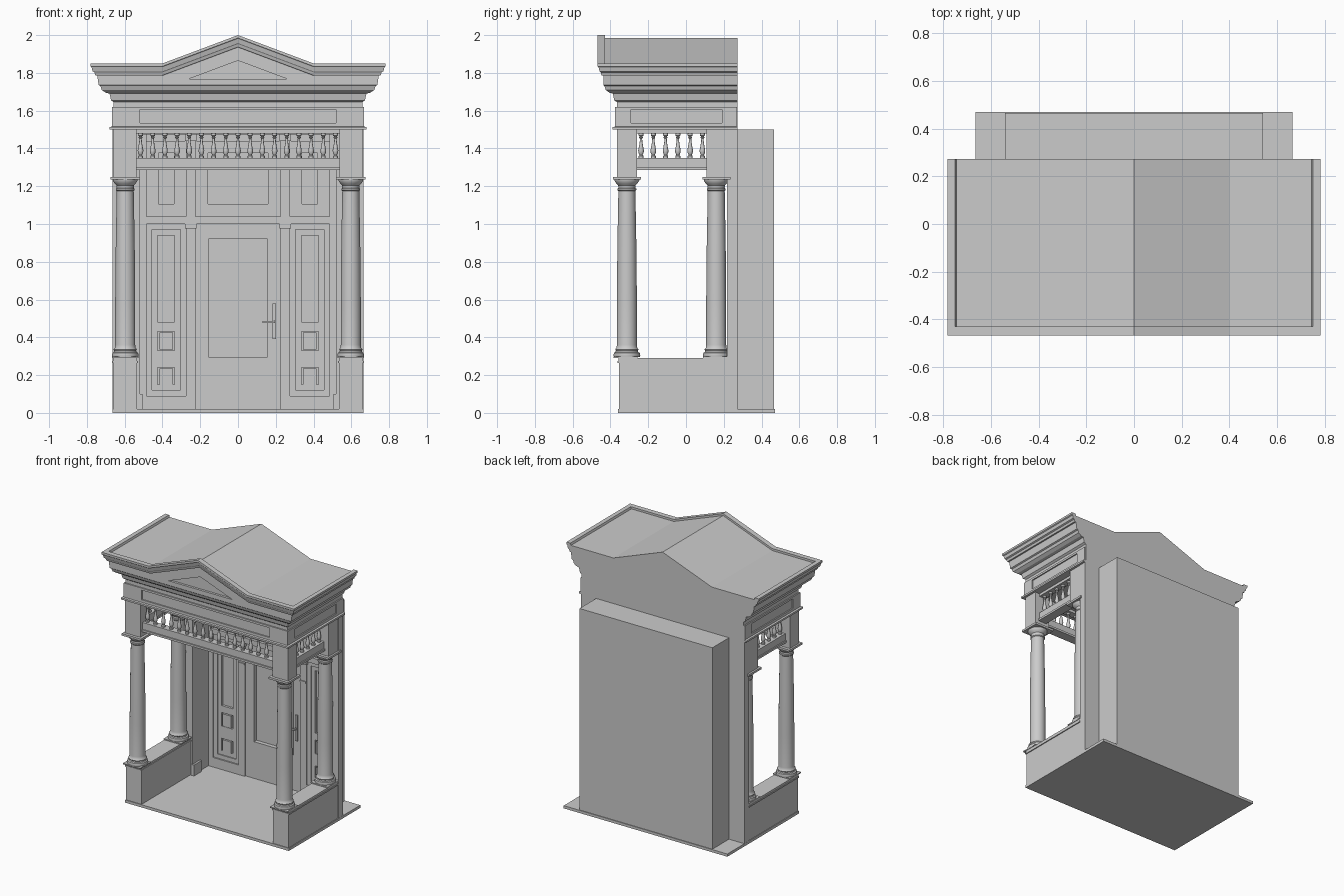
import bpy, bmesh, math

def finish(name, bm, smooth=False):
    bmesh.ops.recalc_face_normals(bm, faces=bm.faces)
    me = bpy.data.meshes.new(name)
    bm.to_mesh(me)
    bm.free()
    ob = bpy.data.objects.new(name, me)
    bpy.context.collection.objects.link(ob)
    if smooth:
        bpy.ops.object.select_all(action='DESELECT')
        ob.select_set(True)
        bpy.context.view_layer.objects.active = ob
        bpy.ops.object.shade_smooth_by_angle(angle=math.radians(35))
    return ob

def boxes(name, items):
    """One object from boxes given as x0, x1, y0, y1, z0, z1."""
    bm = bmesh.new()
    for x0, x1, y0, y1, z0, z1 in items:
        for v in bmesh.ops.create_cube(bm, size=1)['verts']:
            v.co = ((x0 + x1) / 2 + v.co.x * (x1 - x0),
                    (y0 + y1) / 2 + v.co.y * (y1 - y0),
                    (z0 + z1) / 2 + v.co.z * (z1 - z0))
    return finish(name, bm)

def both(items):
    """Add the left-hand mirror of every box."""
    return items + [(-b[1], -b[0]) + tuple(b[2:]) for b in items]

def frame(x0, x1, y0, y1, z0, z1, w):
    """Four bars around a rectangle facing the front."""
    return [(x0, x0 + w, y0, y1, z0, z1), (x1 - w, x1, y0, y1, z0, z1),
            (x0 + w, x1 - w, y0, y1, z0, z0 + w), (x0 + w, x1 - w, y0, y1, z1 - w, z1)]

def lathe(name, profile, places, segs):
    """Turned solid from (radius, z) points, repeated at (x, y) places."""
    bm = bmesh.new()
    for px, py in places:
        rings = [[bm.verts.new((px + r * math.cos(math.tau * i / segs),
                                py + r * math.sin(math.tau * i / segs), z))
                  for i in range(segs)] for r, z in profile]
        for a, b in zip(rings, rings[1:]):
            for i in range(segs):
                j = (i + 1) % segs
                bm.faces.new((a[i], a[j], b[j], b[i]))
        bm.faces.new(rings[0])
        bm.faces.new(rings[-1])
    return finish(name, bm, True)

YB, RISE, GX = 0.272, 0.15, 0.4

def path(x, y, z, rake):
    """Open run round left side, gabled front and right side."""
    return [(-x, YB, z), (-x, y, z), (-GX, y, z), (0, y, z + RISE * rake),
            (GX, y, z), (x, y, z), (x, YB, z)]

# floor slab, low side walls with caps
boxes('floor', [(-.665, .665, -.36, .47, 0, .02)])
boxes('low_walls', both([(.535, .66, -.355, .217, .02, .265),
                         (.53, .667, -.362, .217, .265, .275),
                         (.535, .663, -.358, .217, .275, .29)]))

# columns with square plinths and abaci
CX, CY = .597, (-.313, .16)
places = [(s * CX, y) for s in (-1, 1) for y in CY]
lathe('columns', [(.068, .295), (.071, .305), (.068, .318), (.06, .322), (.058, .33),
                  (.062, .336), (.055, .345), (.053, .36), (.053, .6), (.05, .9), (.045, 1.175),
                  (.05, 1.18), (.05, 1.187), (.045, 1.19), (.046, 1.205), (.056, 1.215),
                  (.066, 1.23), (.066, 1.236)], places, 32)
boxes('column_plinths', [(x - .07, x + .07, y - .07, y + .057, .29, .298) for x, y in places])
boxes('column_abaci', [(x - .078, x + .078, y - .073, y + .075, 1.235, 1.25) for x, y in places])

# corner posts above the columns
boxes('upper_posts', both([(.538, .662, y0, y1, 1.25, 1.5) for y0, y1 in ((-.365, -.26), (.108, .217))]))

# beams and rails around the balustrade
boxes('beams', [(-.54, .54, -.34, -.285, 1.30, 1.35), (-.54, .54, -.348, -.277, 1.285, 1.30),
                (-.54, .54, -.34, -.285, 1.48, 1.5)] +
      both([(.572, .625, -.26, .11, 1.30, 1.35), (.565, .633, -.26, .11, 1.285, 1.30),
            (.572, .625, -.26, .11, 1.48, 1.5)]))

# turned balusters
spots = [(i * .0645, -.313) for i in range(-8, 9)]
spots += [(s * CX, -.238 + i * .065) for s in (-1, 1) for i in range(6)]
lathe('balusters', [(.013, 1.345), (.013, 1.36), (.008, 1.365), (.014, 1.378), (.015, 1.39),
                    (.011, 1.41), (.007, 1.435), (.006, 1.452), (.011, 1.458), (.007, 1.464),
                    (.013, 1.468), (.013, 1.485)], spots, 12)

# entablature and roof body, lofted upward level by level
rows = [(.68, -.388, 1.5, 0), (.68, -.388, 1.513, 0), (.658, -.366, 1.518, 0), (.658, -.366, 1.645, 0),
        (.672, -.38, 1.655, 0), (.68, -.387, 1.69, 0), (.70, -.405, 1.695, 0), (.722, -.425, 1.71, 0),
        (.728, -.432, 1.73, 0), (.738, -.437, 1.735, 0), (.745, -.437, 1.785, 1), (.755, -.437, 1.835, 1)]
bm = bmesh.new()
rings = []
for r in rows:
    p = path(*r)
    back = [(GX, YB, r[2]), (0, YB, r[2] + RISE * r[3]), (-GX, YB, r[2])]
    rings.append([bm.verts.new(c) for c in p + back])
for a, b in zip(rings, rings[1:]):
    for i in range(10):
        j = (i + 1) % 10
        bm.faces.new((a[i], a[j], b[j], b[i]))
for r in (rings[0], rings[-1]):
    for i, k, m, n in ((1, 2, 9, 0), (2, 3, 8, 9), (3, 4, 7, 8), (4, 5, 6, 7)):
        bm.faces.new((r[i], r[k], r[m], r[n]))
body = finish('entablature_and_roof', bm)

# sunk triangle in the gable
bm = bmesh.new()
tri = bm.faces.new([bm.verts.new(c) for c in ((-.26, -.5, 1.768), (.26, -.5, 1.768), (0, -.5, 1.865))])
ext = bmesh.ops.extrude_face_region(bm, geom=[tri])['geom']
for v in ext:
    if isinstance(v, bmesh.types.BMVert):
        v.co.y = -.42
cutter = finish('gable_cutter', bm)
cutter.hide_render = True
cutter.hide_viewport = False
mod = body.modifiers.new('gable_recess', 'BOOLEAN')
mod.object, mod.operation, mod.solver = cutter, 'DIFFERENCE', 'EXACT'
bpy.context.view_layer.objects.active = body
bpy.ops.object.modifier_apply(modifier=mod.name)
bpy.data.objects.remove(cutter)

# crown moulding swept along the gabled edge
section = [(.74, -.432, 1.785), (.755, -.447, 1.787), (.76, -.452, 1.803), (.77, -.457, 1.808),
           (.775, -.463, 1.83), (.782, -.468, 1.835), (.782, -.468, 1.85), (.75, -.43, 1.85), (.74, -.43, 1.82)]
bm = bmesh.new()
runs = [[bm.verts.new(c) for c in path(x, y, z, 1)] for x, y, z in section]
for a, b in zip(runs, runs[1:] + runs[:1]):
    for i in range(6):
        bm.faces.new((a[i], a[i + 1], b[i + 1], b[i]))
bm.faces.new([r[0] for r in runs])
bm.faces.new([r[-1] for r in runs])
finish('crown_moulding', bm)

# raised borders of the frieze panels
side = [(.656, .667, -.374, -.29, 1.516, 1.62), (.656, .667, .19, .27, 1.516, 1.62),
        (.656, .667, -.29, .19, 1.516, 1.535), (.656, .667, -.29, .19, 1.605, 1.62)]
boxes('frieze_borders', both(side) + both([(.52, .667, -.375, -.364, 1.516, 1.62)]) +
      [(-.52, .52, -.375, -.364, 1.516, 1.535), (-.52, .52, -.375, -.364, 1.605, 1.62)])

# rear wall piers and deep door recess
boxes('wall_piers', both([(.52, .664, .217, .272, .02, 1.5), (.505, .53, .21, .3, .02, .1)]))
boxes('recess_shell', both([(.52, .54, .27, .465, .02, 1.5)]) +
      [(-.52, .52, .27, .465, 1.475, 1.5), (-.52, .52, .435, .465, .02, 1.475)])

# door casing, transom bar, base boards and mullions
boxes('door_casing', both([(.485, .52, .40, .435, .02, 1.475), (.275, .485, .40, .435, .02, .09)]) +
      [(-.485, .485, .395, .435, 1.0, 1.04)])
boxes('mullions', both([(.225, .275, .40, .435, .02, 1.0), (.225, .275, .40, .435, 1.04, 1.475),
                        (.22, .28, .39, .435, .975, 1.0), (.225, .275, .393, .435, .84, .85),
                        (.22, .28, .39, .435, 1.44, 1.475)]))

# sidelights with glazing frame and raised panels
boxes('sidelights', both(frame(.275, .485, .41, .435, .09, 1.0, .03) +
                         frame(.305, .455, .418, .435, .12, .97, .03) +
                         [(.335, .425, .418, .435, .24, .33), (.335, .425, .418, .435, .43, .48),
                          (.345, .415, .412, .435, .15, .235), (.345, .415, .412, .435, .335, .425)]))

# transom panels
boxes('transom', both(frame(.275, .485, .415, .435, 1.04, 1.44, .065)) +
      frame(-.225, .225, .415, .435, 1.04, 1.44, .065))

# door leaf with glazed opening and bead
boxes('door', both([(.16, .225, .41, .435, .02, 1.0)]) +
      [(-.16, .16, .41, .435, .02, .285), (-.16, .16, .41, .435, .93, 1.0)] +
      frame(-.165, .165, .405, .435, .28, .935, .012))

# door handle
boxes('door_handle', [(.183, .2, .402, .412, .39, .58), (.188, .196, .38, .405, .476, .488),
                      (.13, .196, .374, .384, .477, .487)])
